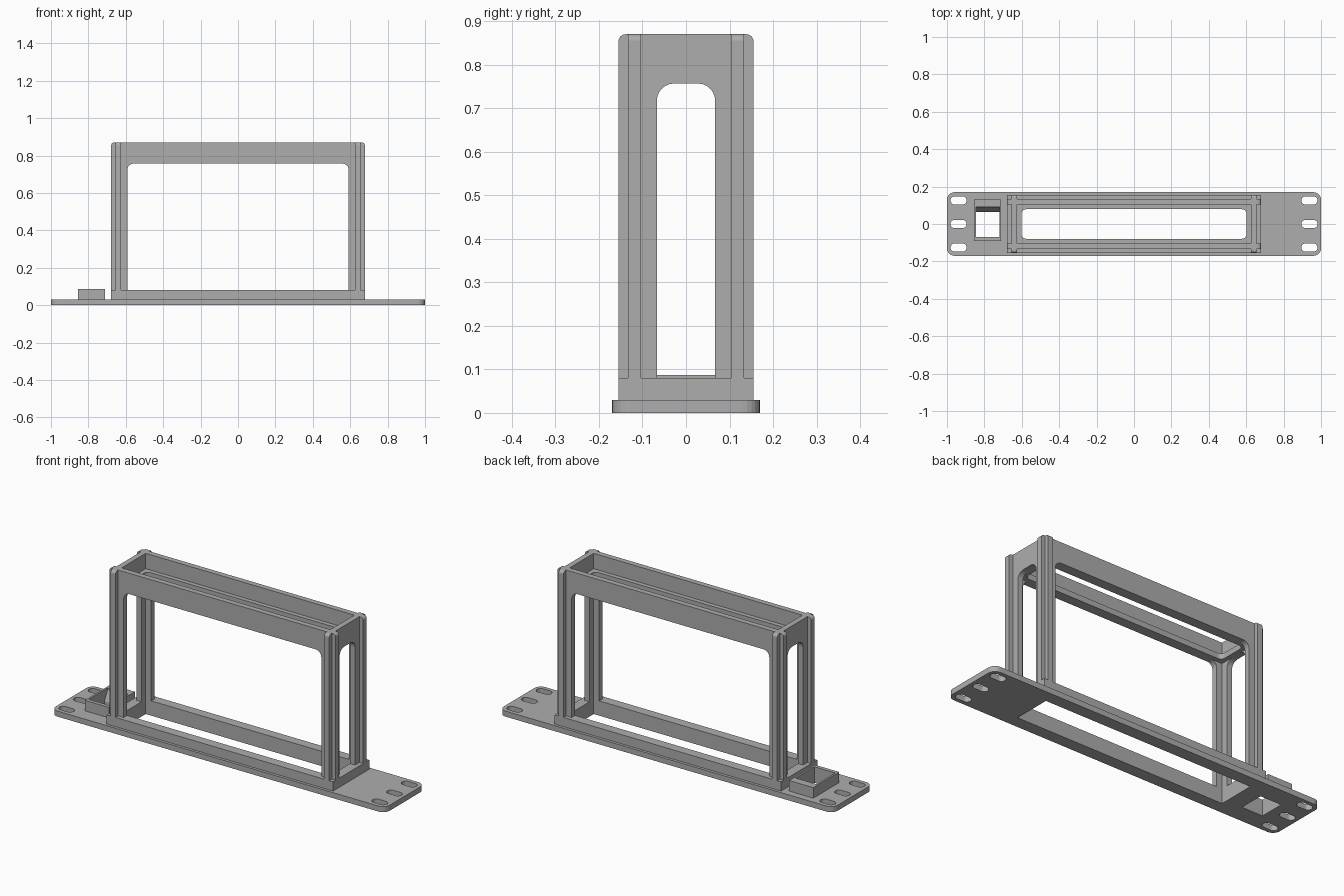
import bpy, bmesh, math
from mathutils import Vector

cube = bpy.data.objects.get("Cube")
if cube:
    bpy.data.objects.remove(cube, do_unlink=True)

grey = bpy.data.materials.new("plain_grey")
grey.use_nodes = True
colour = (0.42, 0.42, 0.42, 1)
grey.diffuse_color = colour
grey.node_tree.nodes["Principled BSDF"].inputs["Base Color"].default_value = colour


def fillet(points, steps=6):
    """Closed loop; a third value on a point rounds that right-angle corner."""
    loop = []
    for i, point in enumerate(points):
        p = Vector(point[:2])
        if len(point) == 2:
            loop.append(p)
            continue
        r = point[2]
        a = (Vector(points[i - 1][:2]) - p).normalized()
        b = (Vector(points[(i + 1) % len(points)][:2]) - p).normalized()
        centre = p + r * (a + b)
        for k in range(steps + 1):
            t = math.pi / 2 * k / steps
            loop.append(centre - r * (math.cos(t) * b + math.sin(t) * a))
    return loop


def rect(x0, x1, y0, y1, r=0):
    corners = [(x0, y0), (x1, y0), (x1, y1), (x0, y1)]
    return fillet([c + (r,) for c in corners] if r else corners)


def centred(half_x, half_y, r=0):
    return rect(-half_x, half_x, -half_y, half_y, r)


def slab(name, loops, low, high, axis="z"):
    """Extrude an outline (with holes) from low to high along an axis."""
    curve = bpy.data.curves.new(name, "CURVE")
    curve.dimensions = "2D"
    curve.fill_mode = "BOTH"
    curve.extrude = (high - low) / 2
    for loop in loops:
        spline = curve.splines.new("POLY")
        spline.points.add(len(loop) - 1)
        for sp, p in zip(spline.points, loop):
            sp.co = (p.x, p.y, 0, 1)
        spline.use_cyclic_u = True
    temp = bpy.data.objects.new(name + "_outline", curve)
    bpy.context.collection.objects.link(temp)
    graph = bpy.context.evaluated_depsgraph_get()
    mesh = bpy.data.meshes.new_from_object(temp.evaluated_get(graph))
    bpy.data.objects.remove(temp, do_unlink=True)
    bpy.data.curves.remove(curve)

    bm = bmesh.new()
    bm.from_mesh(mesh)
    middle = (low + high) / 2
    for v in bm.verts:
        u, w, d = v.co.x, v.co.y, v.co.z + middle
        v.co = {"z": (u, w, d), "y": (u, d, w), "x": (d, u, w)}[axis]
    bmesh.ops.remove_doubles(bm, verts=bm.verts, dist=0.00005)
    bmesh.ops.recalc_face_normals(bm, faces=bm.faces)
    for f in bm.faces:
        f.smooth = False
    bm.to_mesh(mesh)
    bm.free()
    mesh.name = name
    mesh.materials.clear()
    mesh.materials.append(grey)
    obj = bpy.data.objects.new(name, mesh)
    bpy.context.collection.objects.link(obj)
    return obj


# Main sizes
PLATE, LEDGE, TOP, ARCH = 0.03, 0.08, 0.87, 0.757
OUT_X, OUT_Y = 0.678, 0.155      # ledge and rib faces
WALL_X, WALL_Y = 0.655, 0.133    # outer wall faces
IN_X, IN_Y = 0.625, 0.103        # inner wall faces

# Mounting plate with slots, a large window and a socket hole
slots = [rect(x - 0.043, x + 0.043, y - 0.022, y + 0.022, 0.0219)
         for x in (-0.938, 0.938) for y in (-0.126, 0, 0.126)]
socket_hole = rect(-0.845, -0.72, -0.07, 0.09)
window = centred(IN_X, IN_Y)
slab("base_plate", [centred(1, 0.17, 0.04), window, socket_hole] + slots, 0, PLATE)

# Ledge around the foot of the frame
slab("base_ledge", [centred(OUT_X, OUT_Y), window], PLATE, LEDGE)

# Socket housing with a sloping catch inside
slab("socket_housing", [rect(-0.855, -0.71, -0.09, 0.132), socket_hole], PLATE, 0.087)
catch = fillet([(0.09, 0), (0.065, 0), (0.065, 0.025), (0.09, 0.075)])
slab("socket_catch", [catch], -0.845, -0.72, "x")


def portal(half, opening, r):
    """Wall outline with an open-bottomed, round-cornered doorway."""
    return fillet([(-half, LEDGE), (-half, TOP), (half, TOP), (half, LEDGE),
                   (opening, LEDGE), (opening, ARCH, r),
                   (-opening, ARCH, r), (-opening, LEDGE)])


def rib_profile(inner, outer, side):
    return fillet([(side * inner, LEDGE), (side * outer, LEDGE),
                   (side * outer, TOP, 0.016), (side * inner, TOP)])


# Walls and the ribs standing out at the four corners
long_wall = portal(WALL_X, 0.592, 0.035)
end_wall = portal(IN_Y, 0.067, 0.04)
for s, long_name, end_name in ((-1, "front", "right"), (1, "back", "left")):
    y0, y1 = sorted((s * IN_Y, s * WALL_Y))
    slab(long_name + "_wall", [long_wall], y0, y1, "y")
    x0, x1 = sorted((s * IN_X, s * WALL_X))
    slab(end_name + "_wall", [end_wall], x0, x1, "x")
    for t, suffix in ((-1, "a"), (1, "b")):
        low, high = sorted((t * IN_X, t * WALL_X))
        slab(f"{long_name}_rib_{suffix}", [rib_profile(WALL_Y, OUT_Y, s)], low, high, "x")
        low, high = sorted((t * IN_Y, t * WALL_Y))
        slab(f"{end_name}_rib_{suffix}", [rib_profile(WALL_X, OUT_X, s)], low, high, "y")

# Inner shelf near the top
slab("top_shelf", [window, centred(0.602, 0.079, 0.025)], ARCH, ARCH + 0.03)
